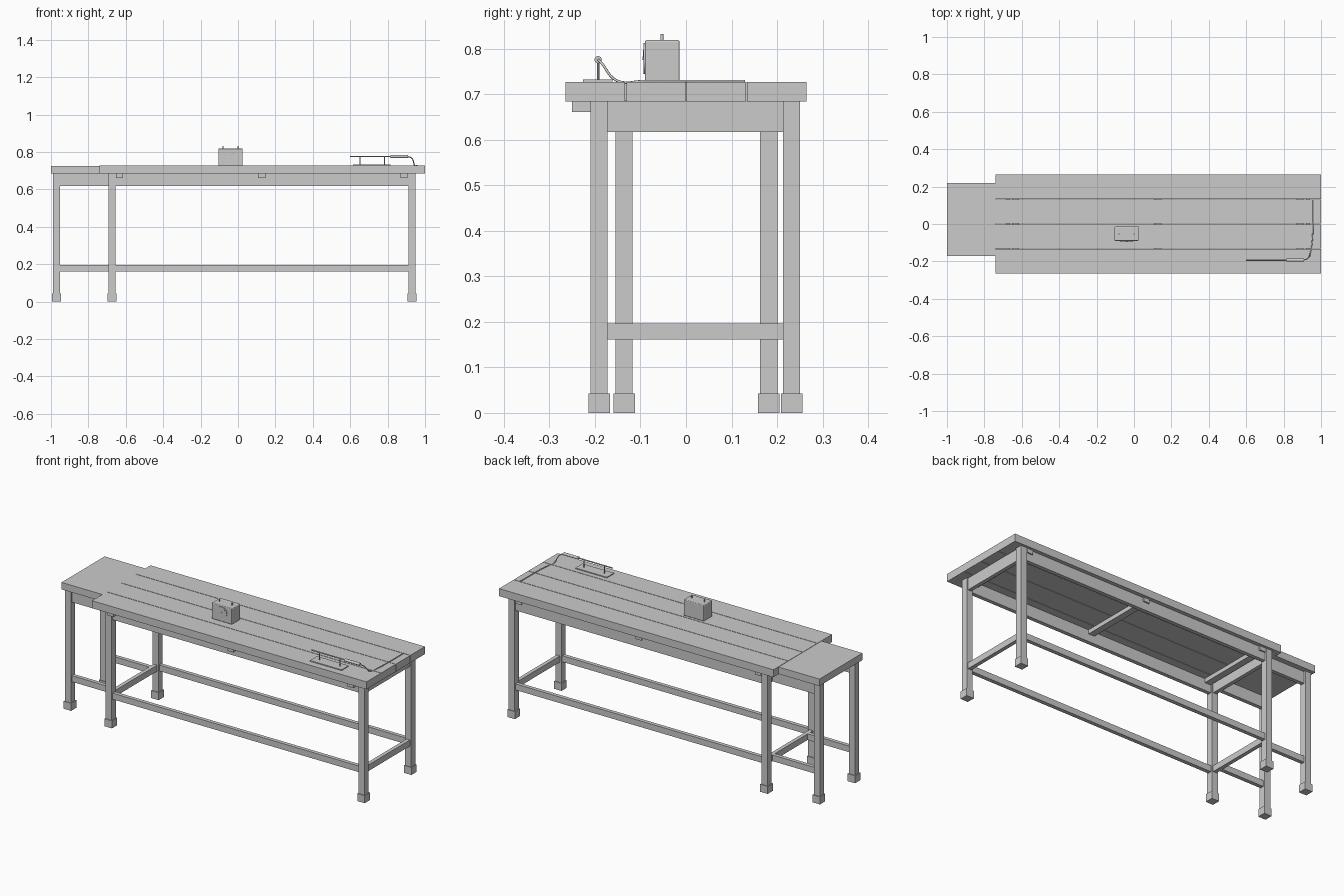
import bpy
from mathutils import Vector

if "Cube" in bpy.data.objects:
    bpy.data.objects.remove(bpy.data.objects["Cube"])


def box(name, x, y, z, bevel=0):
    bpy.ops.mesh.primitive_cube_add(size=1, location=[(a + b) / 2 for a, b in (x, y, z)])
    o = bpy.context.object
    o.name = name
    o.scale = [b - a for a, b in (x, y, z)]
    bpy.ops.object.transform_apply(location=False, rotation=False, scale=True)
    if bevel:
        m = o.modifiers.new("bevel", "BEVEL")
        m.width, m.segments = bevel, 3
    return o


def rod(name, a, b, r, verts=16):
    a, b = Vector(a), Vector(b)
    bpy.ops.mesh.primitive_cylinder_add(vertices=verts, radius=r, depth=(b - a).length, location=(a + b) / 2)
    o = bpy.context.object
    o.name = name
    o.rotation_euler = (b - a).to_track_quat('Z', 'Y').to_euler()
    bpy.ops.object.shade_smooth_by_angle()
    return o


def leg(name, x, y, top):
    h, f = 0.019, 0.0235
    box(name, (x - h, x + h), (y - h, y + h), (0.03, top))
    box(name + "_foot", (x - f, x + f), (y - f, y + f), (0, 0.043))


TOP, UNDER = 0.727, 0.684
AP, ST = (0.617, UNDER), (0.161, 0.196)      # apron and stretcher heights
XL, XR, XE = -0.673, 0.93, -0.97             # leg columns
YF, YB = -0.191, 0.232                       # main leg rows
EF, EB = -0.136, 0.182                       # extension leg rows

# tabletop planks and lower extension slab
for i in range(4):
    y = -0.265 + i * 0.1325
    box("top_plank", (-0.74, 1.0), (y + (0.0015 if i else 0), y + 0.1325 - (0.0015 if i < 3 else 0)), (UNDER, TOP))
box("extension_top", (-1.0, -0.741), (-0.17, 0.22), (UNDER + 0.002, TOP - 0.001))

# legs with block feet
for x in (XL, XR):
    for y in (YF, YB):
        leg("main_leg", x, y, UNDER)
for y in (EF, EB):
    leg("extension_leg", XE, y, UNDER + 0.002)

# long aprons and stretchers, then short ones of the extension
t = 0.011
for y in (YF, YB):
    box("long_apron", (XL + 0.019, XR - 0.019), (y - t, y + t), AP)
    box("long_stretcher", (XL + 0.019, XR - 0.019), (y - t, y + t), ST)
for y in (EF, EB):
    box("extension_apron", (XE + 0.019, XL - t), (y - t, y + t), AP)
    box("extension_stretcher", (XE + 0.019, XL - t), (y - t, y + t), ST)

# end aprons and stretchers
for x in (XL, XR):
    box("end_apron", (x - t, x + t), (YF + 0.019, YB - 0.019), AP)
    box("end_stretcher", (x - t, x + t), (YF + 0.019, YB - 0.019), ST)

# cross battens under the planks
for x in (-0.633, 0.127, 0.888):
    box("cross_batten", (x - 0.019, x + 0.019), (-0.25, 0.25), (0.661, UNDER))

# meter box with dial, needle and terminals
box("meter_box", (-0.104, 0.025), (-0.09, -0.014), (TOP, 0.819), 0.004)
rod("meter_dial", (-0.04, -0.089, 0.779), (-0.04, -0.093, 0.779), 0.034, 32)
rod("meter_needle", (-0.04, -0.0935, 0.779), (-0.022, -0.0935, 0.797), 0.001, 8)
rod("meter_pivot", (-0.04, -0.092, 0.779), (-0.04, -0.0955, 0.779), 0.004)
for x in (-0.08, 0.0):
    rod("meter_terminal", (x, -0.053, 0.818), (x, -0.053, 0.832), 0.0035)

# iron stand: base plate and two posts
IY, IZ = -0.193, 0.776
box("iron_stand_base", (0.615, 0.815), (-0.226, -0.162), (TOP, 0.732))
for x in (0.652, 0.783):
    rod("stand_post", (x, IY, 0.73), (x, IY, IZ), 0.0025, 8)

# hot iron: shaft, handle and cord
rod("iron_shaft", (0.60, IY, IZ), (0.83, IY, IZ), 0.0035)
rod("iron_handle", (0.815, IY, IZ), (0.91, IY, IZ), 0.008)
cu = bpy.data.curves.new("iron_cord", 'CURVE')
cu.dimensions = '3D'
cu.bevel_depth, cu.bevel_resolution = 0.0028, 2
cu.use_fill_caps = True
pts = [(0.905, IY, IZ), (0.928, -0.185, 0.768), (0.943, -0.152, 0.73), (0.953, -0.09, 0.729),
       (0.957, 0.0, 0.729), (0.958, 0.13, 0.729)]
s = cu.splines.new('BEZIER')
s.bezier_points.add(len(pts) - 1)
for p, co in zip(s.bezier_points, pts):
    p.co = co
    p.handle_left_type = p.handle_right_type = 'AUTO'
s.resolution_u = 6
bpy.context.collection.objects.link(bpy.data.objects.new("iron_cord", cu))
